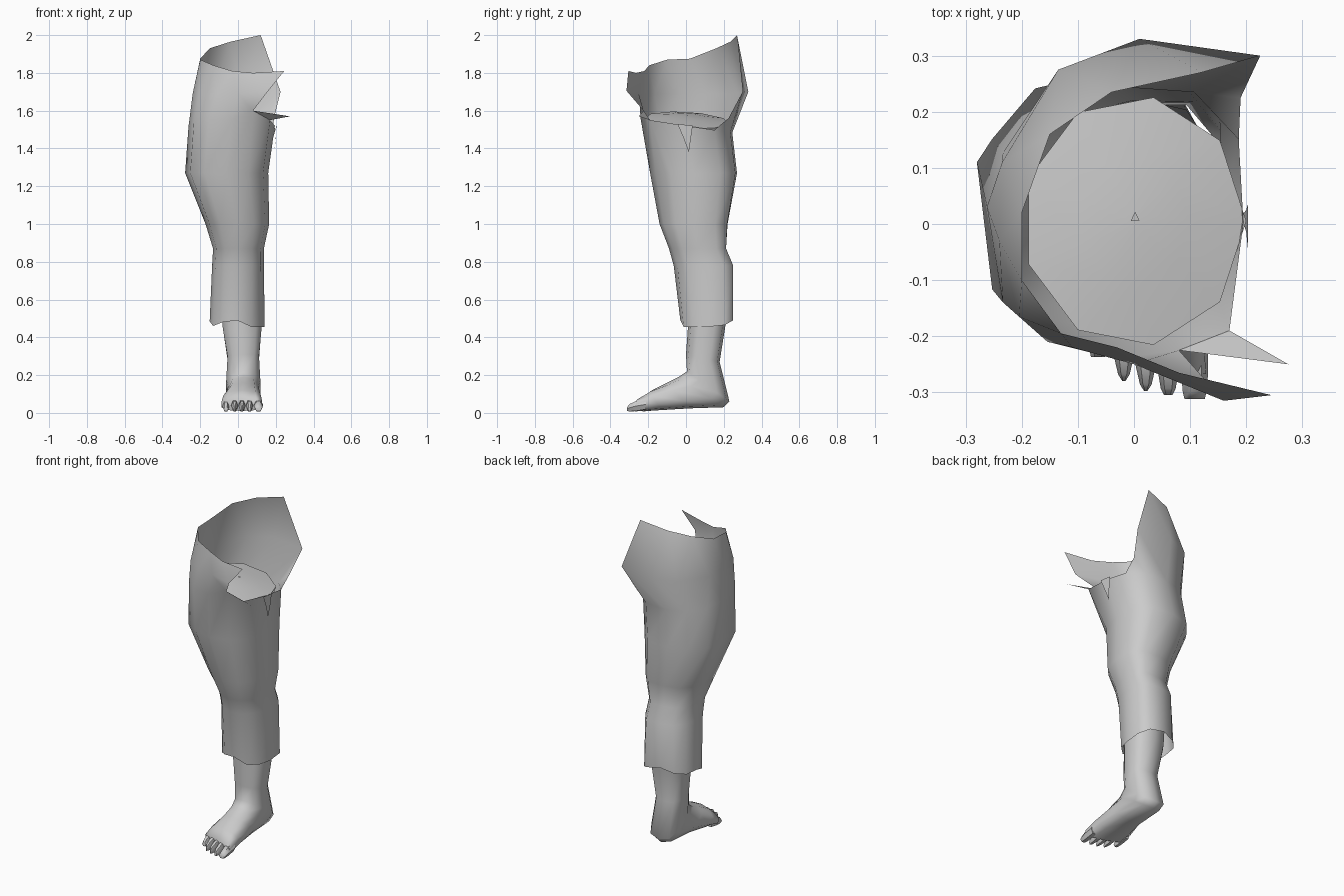
import bpy, bmesh, math
from mathutils import Vector

if "Cube" in bpy.data.objects:
    bpy.data.objects.remove(bpy.data.objects["Cube"])


def make(name, verts, faces, angle=50):
    me = bpy.data.meshes.new(name)
    me.from_pydata([tuple(v) for v in verts], [], faces)
    bm = bmesh.new()
    bm.from_mesh(me)
    bmesh.ops.recalc_face_normals(bm, faces=bm.faces)
    bm.to_mesh(me)
    bm.free()
    ob = bpy.data.objects.new(name, me)
    bpy.context.collection.objects.link(ob)
    bpy.ops.object.select_all(action='DESELECT')
    ob.select_set(True)
    bpy.context.view_layer.objects.active = ob
    bpy.ops.object.shade_smooth_by_angle(angle=math.radians(angle))
    return ob


def loft(rings, start_cap=False, end_cap=False):
    n = len(rings[0])
    verts = [v for r in rings for v in r]
    faces = [(i * n + j, i * n + (j + 1) % n, (i + 1) * n + (j + 1) % n, (i + 1) * n + j)
             for i in range(len(rings) - 1) for j in range(n)]
    if start_cap:
        faces.append(tuple(range(n)))
    if end_cap:
        faces.append(tuple(range(len(verts) - n, len(verts))))
    return verts, faces


def spow(v, p):
    return math.copysign(abs(v) ** p, v)


# trouser leg: (z, x min, x max, y min, y max, outer-side stretch)
N = 12
sections = [(0.48, -.15, .14, -.03, .25, 0), (0.78, -.137, .138, -.065, .25, 0),
            (0.87, -.132, .137, -.09, .212, 0), (1.0, -.172, .165, -.14, .22, .4),
            (1.27, -.28, .16, -.19, .27, 1), (1.52, -.262, .195, -.24, .245, .4)]
hem = [-.025, -.015, .01, .03, .01, 0, .005, -.02, 0, .01, -.025, -.025]
stretch = {5: -.01, 6: .07, 7: -.035}      # y shifts of the outer side
rings = []
for k, (z, x0, x1, y0, y1, s) in enumerate(sections):
    ring = []
    for j in range(N):
        a = 2 * math.pi * j / N
        x = (x0 + x1) / 2 + (x1 - x0) / 2 * spow(math.cos(a), .92)
        y = (y0 + y1) / 2 + (y1 - y0) / 2 * spow(math.sin(a), .92) + s * stretch.get(j, 0)
        if j in (1, 2):                    # fuller inner back corner
            x, y = min(x1, x + .02), min(y1, y + .02)
        dz = hem[j] if k == 0 else (-.15 * y if k == 5 else 0)
        ring.append((x, y, z + dz))
    rings.append(ring)
rings[5][10] = (.08, -.225, 1.6)
rings[5][11] = (.17, -.19, 1.55)
verts, faces = loft(rings)

# torn upper part, columns running front -> left -> back
mid = [(.16, -.315, 1.705), (.0, -.25, 1.69), (-.11, -.22, 1.69), (-.205, -.165, 1.69),
       (-.24, -.03, 1.69), (-.235, .11, 1.69), (-.135, .275, 1.69), (.01, .33, 1.70),
       (.225, .30, 1.70)]
top = [(.245, -.305, 1.81), (.08, -.265, 1.80), (-.03, -.22, 1.81), (-.13, -.195, 1.84),
       (-.2, -.1, 1.87), (-.2, .02, 1.875), (-.15, .16, 1.93), (-.04, .235, 1.965),
       (.12, .27, 2.0)]
cols = [10, 9, 8, 7, 6, 5, 4, 3, 2]
base, m0 = 5 * N, len(verts)
t0 = m0 + len(mid)
verts += mid + top
for i in range(8):
    faces.append((base + cols[i], base + cols[i + 1], m0 + i + 1, m0 + i))
    faces.append((m0 + i, m0 + i + 1, t0 + i + 1, t0 + i))
# ragged points beside the tear
e = len(verts)
verts += [(.275, -.25, 1.57), (.19, .225, 1.56)]
faces += [(base + 10, e, base + 11), (base + 2, base + 1, e + 1), (base + 2, e + 1, m0 + 8)]
make("torn_trouser_leg", verts, faces)

# hanging cloth strip on the torn side
make("cloth_strip", [(.203, -.045, 1.53), (.203, .035, 1.52), (.2, .025, 1.45),
                     (.192, .015, 1.38), (.2, -.015, 1.46)], [(0, 1, 2, 3, 4)])

# thigh stump closing the top
stump = []
for r, drop, lift in ((.16, .15, 0), (.2, 0, 0), (.1, 0, .015), (.015, 0, .02)):
    ring = []
    for j in range(9):
        a = 2 * math.pi * j / 9
        x, y = r * math.cos(a), .005 + r * 1.12 * math.sin(a)
        ring.append((x, y, 1.55 - .22 * x - .06 * y - drop + lift))
    stump.append(ring)
make("thigh_stump", *loft(stump, end_cap=True))
make("stump_nick", [(-.006, .005, 1.578), (.01, .006, 1.575), (.002, .022, 1.577)], [(0, 1, 2)])

# shin, ankle and foot: (front y, front z, back y, back z, centre x, half width, slant)
path = [(0, .62, .22, .62, .02, .105, 0), (.01, .45, .21, .47, .022, .103, 0),
        (.0, .31, .178, .27, .028, .083, 0), (.005, .22, .23, .06, .028, .09, 0),
        (-.04, .19, .2, .03, .028, .08, 0), (-.10, .16, .02, .024, .028, .085, 0),
        (-.18, .12, -.11, .016, .022, .1, .2), (-.235, .075, -.215, .01, .02, .108, .35)]
foot = []
for fy, fz, by, bz, cx, hw, s in path:
    f, b = Vector((cx, fy, fz)), Vector((cx, by, bz))
    ring = []
    for j in range(10):
        a = 2 * math.pi * (j + .5) / 10
        dx = hw * spow(math.cos(a), .75) / .96
        p = (f + b) / 2 + (f - b) / 2 * spow(math.sin(a), .75)
        ring.append((cx + dx, p.y - s * dx, p.z))
    foot.append(ring)
make("shin_and_foot", *loft(foot, end_cap=True), angle=75)

# toes: x, tip y, half width, tip scale
for i, (x, tip, hw, sc) in enumerate([(-.064, -.237, .018, .7), (-.018, -.28, .018, .15),
                                      (.021, -.298, .018, .15), (.061, -.305, .019, .4),
                                      (.108, -.312, .024, .75)]):
    rings = []
    for y, zc, h, w in ((tip + .1, .045, .03, 1), (tip + .045, .036, .03, 1),
                        (tip + .012, .027, .022, (1 + sc) / 2), (tip, .02, .012, sc)):
        rings.append([(x + hw * w * math.cos(a), y, max(.001, zc + h * math.sin(a)))
                      for a in (2 * math.pi * j / 6 for j in range(6))])
    make("toe_%d" % (i + 1), *loft(rings, True, True))
